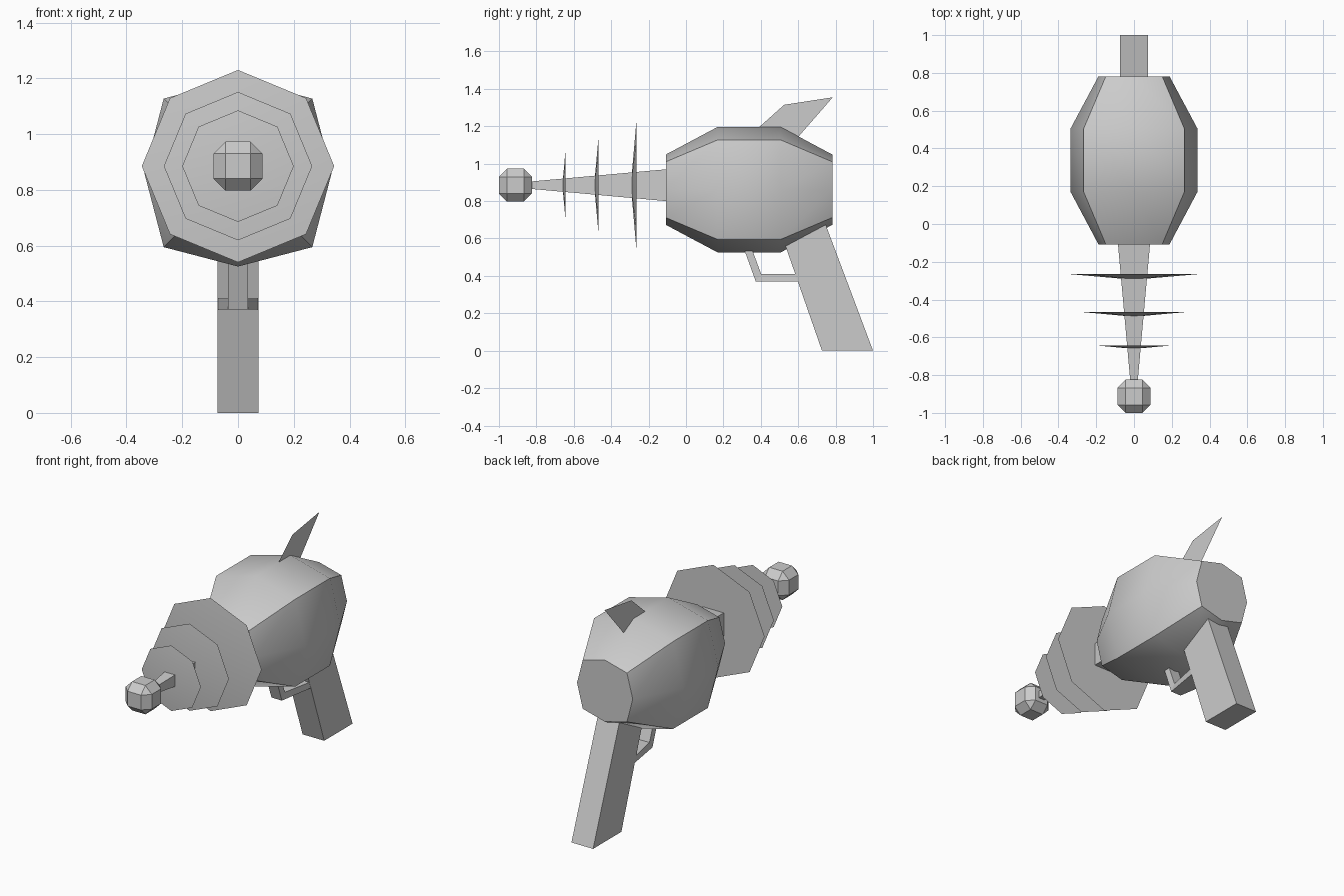
import bpy, bmesh
from math import radians, sin, cos, pi

if "Cube" in bpy.data.objects:
    bpy.data.objects.remove(bpy.data.objects["Cube"])


def make(name, verts, faces, smooth=False):
    me = bpy.data.meshes.new(name)
    me.from_pydata(verts, [], faces)
    bm = bmesh.new()
    bm.from_mesh(me)
    bmesh.ops.recalc_face_normals(bm, faces=bm.faces)
    bm.to_mesh(me)
    bm.free()
    if smooth:
        me.shade_smooth()
        me.set_sharp_from_angle(angle=radians(35))
    ob = bpy.data.objects.new(name, me)
    bpy.context.collection.objects.link(ob)
    return ob


def loft(name, rings, smooth=False):
    """Skin a list of equal-length vertex rings and cap both ends."""
    n = len(rings[0])
    verts = [v for r in rings for v in r]
    faces = [(k * n + i, k * n + (i + 1) % n, (k + 1) * n + (i + 1) % n, (k + 1) * n + i)
             for k in range(len(rings) - 1) for i in range(n)]
    faces += [tuple(range(n)), tuple(range(len(verts) - n, len(verts)))]
    return make(name, verts, faces, smooth)


def box_ring(hw, a, b):
    """Rectangle of half width hw between two (y, z) points."""
    return [(-hw, *a), (hw, *a), (hw, *b), (-hw, *b)]


# Body: squarish octagon lofted through four stations
SECTION = [(1, 0), (.793, .793), (0, 1), (-.793, .793),
           (-1, 0), (-.793, -.793), (0, -1), (.793, -.793)]
loft("body", [[(r * x, y, 0.861 + r * z) for x, z in SECTION]
              for y, r in ((-.108, .188), (.17, .336), (.505, .336), (.782, .188))], True)

# Barrel: tapered square rod
AXIS = 0.885
loft("barrel", [box_ring(r, (y, AXIS - r), (y, AXIS + r))
                for y, r in ((-.105, .085), (-.86, .017))])

# Barrel discs: shallow octagonal cones with flat backs
for i, (r, back, tip) in enumerate(((.345, -.265, -.295), (.266, -.467, -.491), (.2, -.643, -.661))):
    rim = [(r * cos(k * pi / 4), back, AXIS + r * sin(k * pi / 4)) for k in range(8)]
    make(f"barrel_disc_{i + 1}", rim + [(0, tip, AXIS)],
         [(k, (k + 1) % 8, 8) for k in range(8)] + [tuple(range(8))], True)

# Muzzle ball: chamfered cube
bm = bmesh.new()
bmesh.ops.create_cube(bm, size=0.176)
bmesh.ops.bevel(bm, geom=bm.edges[:], offset=0.043, segments=1, affect='EDGES')
bmesh.ops.translate(bm, verts=bm.verts, vec=(0, -.912, AXIS))
me = bpy.data.meshes.new("muzzle_ball")
bm.to_mesh(me)
bm.free()
bpy.context.collection.objects.link(bpy.data.objects.new("muzzle_ball", me))

# Handle: slanted grip running up into the body
loft("handle", [box_ring(.073, (.727, 0), (1.0, 0)),
                box_ring(.073, (.483, .7), (.737, .7))])

# Trigger guard: bar flaring to the handle, then a strut up to the body
loft("trigger_guard", [box_ring(.073, (.605, .37), (.59, .41)),
                       box_ring(.035, (.373, .37), (.402, .41)),
                       box_ring(.035, (.308, .55), (.35, .55))])

# Fin: single flat sheet
make("top_fin", [(0, .385, 1.19), (0, .525, 1.315), (0, .785, 1.355), (0, .593, 1.135)],
     [(0, 1, 2, 3)])
